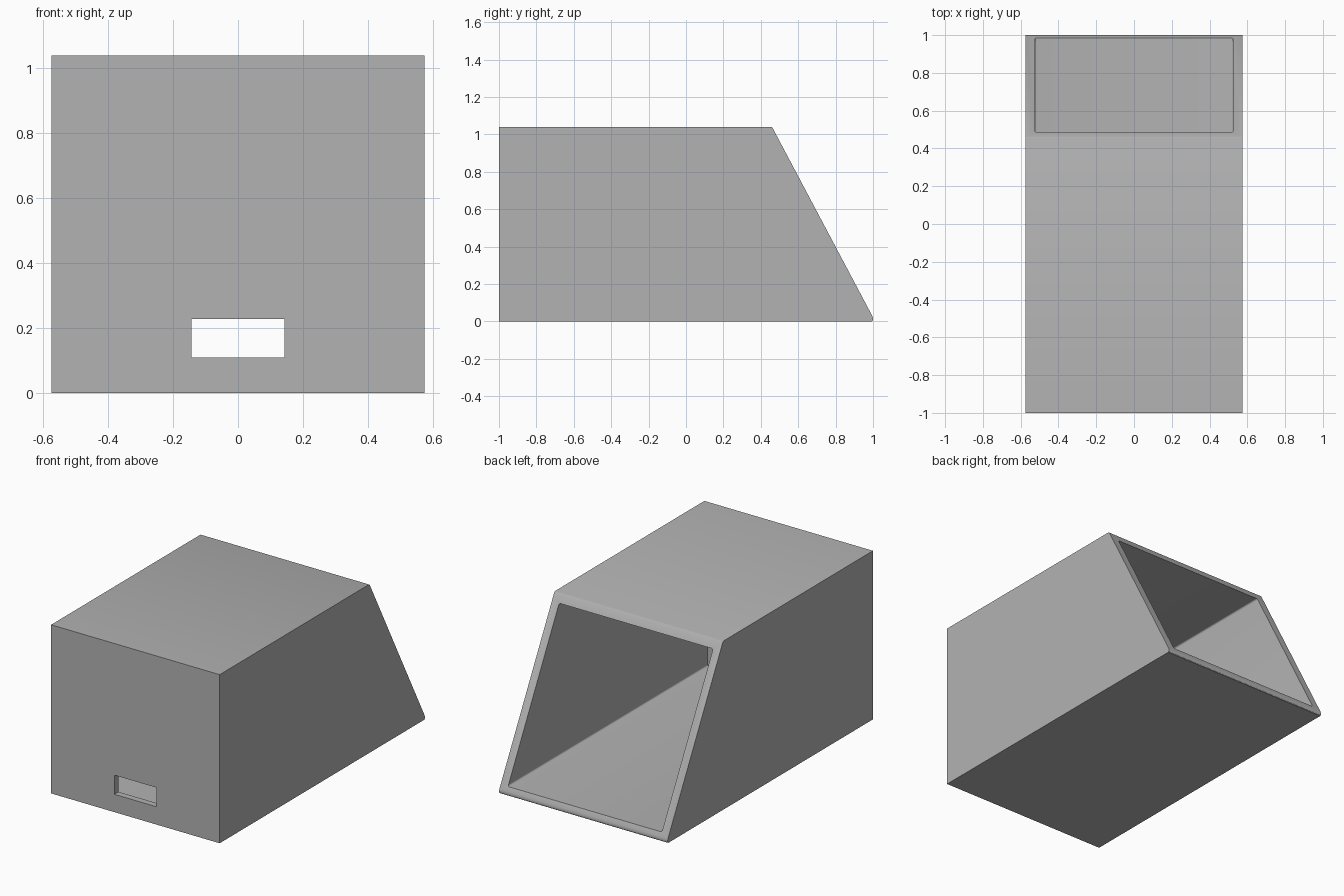
import bpy
import bmesh
from math import sin, cos, pi, radians

cube = bpy.data.objects.get("Cube")
if cube:
    bpy.data.objects.remove(cube, do_unlink=True)

WALL = 0.05
HALF_W = 0.575
HEIGHT = 1.04

grey = bpy.data.materials.new("plain grey")
grey.use_nodes = True
grey.diffuse_color = (0.45, 0.45, 0.45, 1)
grey.node_tree.nodes["Principled BSDF"].inputs["Base Color"].default_value = (0.45, 0.45, 0.45, 1)


def prism(name, points, place, offset):
    """Extrude a closed outline; place() maps each outline point to 3D."""
    bm = bmesh.new()
    face = bm.faces.new([bm.verts.new(place(*p)) for p in points])
    new = bmesh.ops.extrude_face_region(bm, geom=[face])["geom"]
    verts = [v for v in new if isinstance(v, bmesh.types.BMVert)]
    bmesh.ops.translate(bm, verts=verts, vec=offset)
    bmesh.ops.recalc_face_normals(bm, faces=bm.faces)
    mesh = bpy.data.meshes.new(name)
    bm.to_mesh(mesh)
    bm.free()
    mesh.materials.append(grey)
    obj = bpy.data.objects.new(name, mesh)
    bpy.context.collection.objects.link(obj)
    return obj


def rounded_rect(x0, x1, z0, z1, r, steps=4):
    corners = [(x1 - r, z1 - r), (x0 + r, z1 - r), (x0 + r, z0 + r), (x1 - r, z0 + r)]
    return [(cx + r * cos(pi / 2 * (k + i / steps)), cz + r * sin(pi / 2 * (k + i / steps)))
            for k, (cx, cz) in enumerate(corners) for i in range(steps + 1)]


# Housing: side profile with a slanted back and softened back lip
profile = [(-1, 0), (0.994, 0), (0.998, 0.003), (1, 0.008), (1, 0.016), (0.997, 0.027),
           (0.463, 1.034), (0.459, 1.038), (0.453, HEIGHT), (-1, HEIGHT)]
housing = prism("housing", profile, lambda y, z: (-HALF_W, y, z), (2 * HALF_W, 0, 0))

# Cavity open through the slanted back
inner = rounded_rect(WALL - HALF_W, HALF_W - WALL, WALL, HEIGHT - WALL, 0.01)
cavity = prism("cavity_cutter", inner, lambda x, z: (x, -0.96, z), (0, 2.5, 0))

# Slot through the front wall
slot_outline = [(-0.143, 0.11), (0.143, 0.11), (0.143, 0.228), (-0.143, 0.228)]
slot = prism("slot_cutter", slot_outline, lambda x, z: (x, -1.1, z), (0, 0.3, 0))

bpy.context.view_layer.objects.active = housing
housing.select_set(True)
for cutter in (cavity, slot):
    mod = housing.modifiers.new(cutter.name, "BOOLEAN")
    mod.operation = "DIFFERENCE"
    mod.solver = "EXACT"
    mod.object = cutter
    bpy.ops.object.modifier_apply(modifier=mod.name)
    bpy.data.objects.remove(cutter, do_unlink=True)

bpy.ops.object.shade_smooth_by_angle(angle=radians(25))
